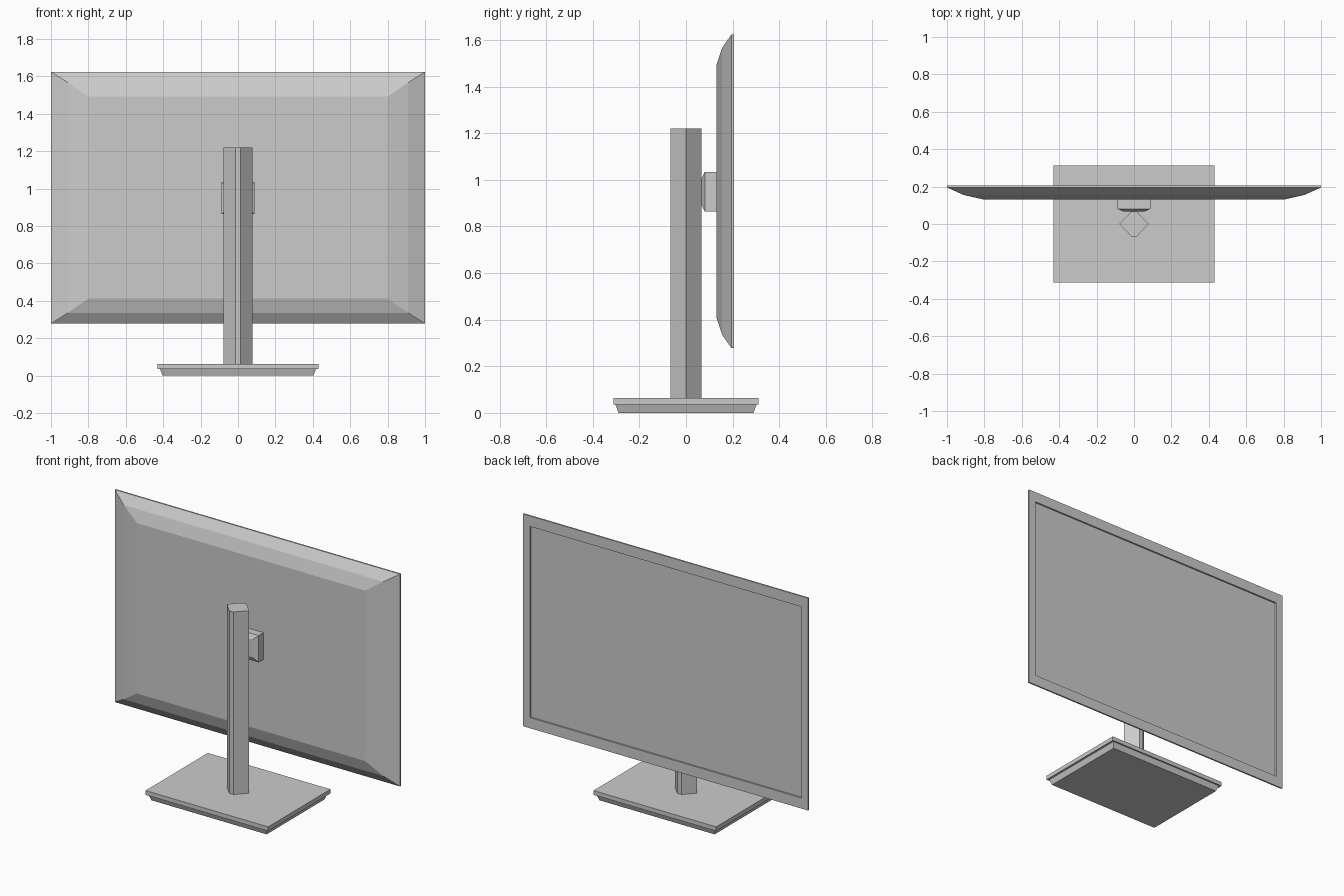
import bpy, bmesh

if "Cube" in bpy.data.objects:
    bpy.data.objects.remove(bpy.data.objects["Cube"])


def loft(name, rings):
    """Bridge successive closed rings of equal length and cap both ends."""
    bm = bmesh.new()
    vs = [[bm.verts.new(p) for p in ring] for ring in rings]
    n = len(vs[0])
    for a, b in zip(vs, vs[1:]):
        for i in range(n):
            j = (i + 1) % n
            bm.faces.new((a[i], a[j], b[j], b[i]))
    bm.faces.new(vs[0][::-1])
    bm.faces.new(vs[-1])
    bmesh.ops.recalc_face_normals(bm, faces=bm.faces)
    mesh = bpy.data.meshes.new(name)
    bm.to_mesh(mesh)
    bm.free()
    ob = bpy.data.objects.new(name, mesh)
    bpy.context.collection.objects.link(ob)
    return ob


def rect_xz(hx, hz, y, cz):
    return [(sx * hx, y, cz + sz * hz) for sx, sz in ((-1, -1), (1, -1), (1, 1), (-1, 1))]


def rect_xy(hx, hy, z):
    return [(sx * hx, sy * hy, z) for sx, sy in ((-1, -1), (1, -1), (1, 1), (-1, 1))]


# Screen: stepped bevel on the back, thin rim, recessed display facing +y
SCREEN_Z = 0.951
screen_profile = [(0.80, 0.54, 0.130), (0.91, 0.616, 0.155), (1.0, 0.673, 0.195),
                  (1.0, 0.673, 0.205), (0.952, 0.606, 0.205), (0.952, 0.606, 0.195)]
loft("screen", [rect_xz(hx, hz, y, SCREEN_Z) for hx, hz, y in screen_profile])

# Mount block between column and screen, chamfered towards the column
mount_profile = [(0.055, 0.055, 0.066), (0.088, 0.085, 0.081), (0.088, 0.085, 0.132)]
loft("screen_mount", [rect_xz(hx, hz, y, 0.949) for hx, hz, y in mount_profile])

# Six-sided column
hexagon = [(-0.078, 0), (-0.014, -0.067), (0.014, -0.067),
           (0.078, 0), (0.014, 0.067), (-0.014, 0.067)]
loft("column", [[(x, y, z) for x, y in hexagon] for z in (0.06, 1.22)])

# Base: flat slab on a slightly tapered foot
loft("base_plate", [rect_xy(0.43, 0.312, z) for z in (0.036, 0.063)])
loft("base_foot", [rect_xy(0.404, 0.29, 0), rect_xy(0.417, 0.303, 0.037)])
